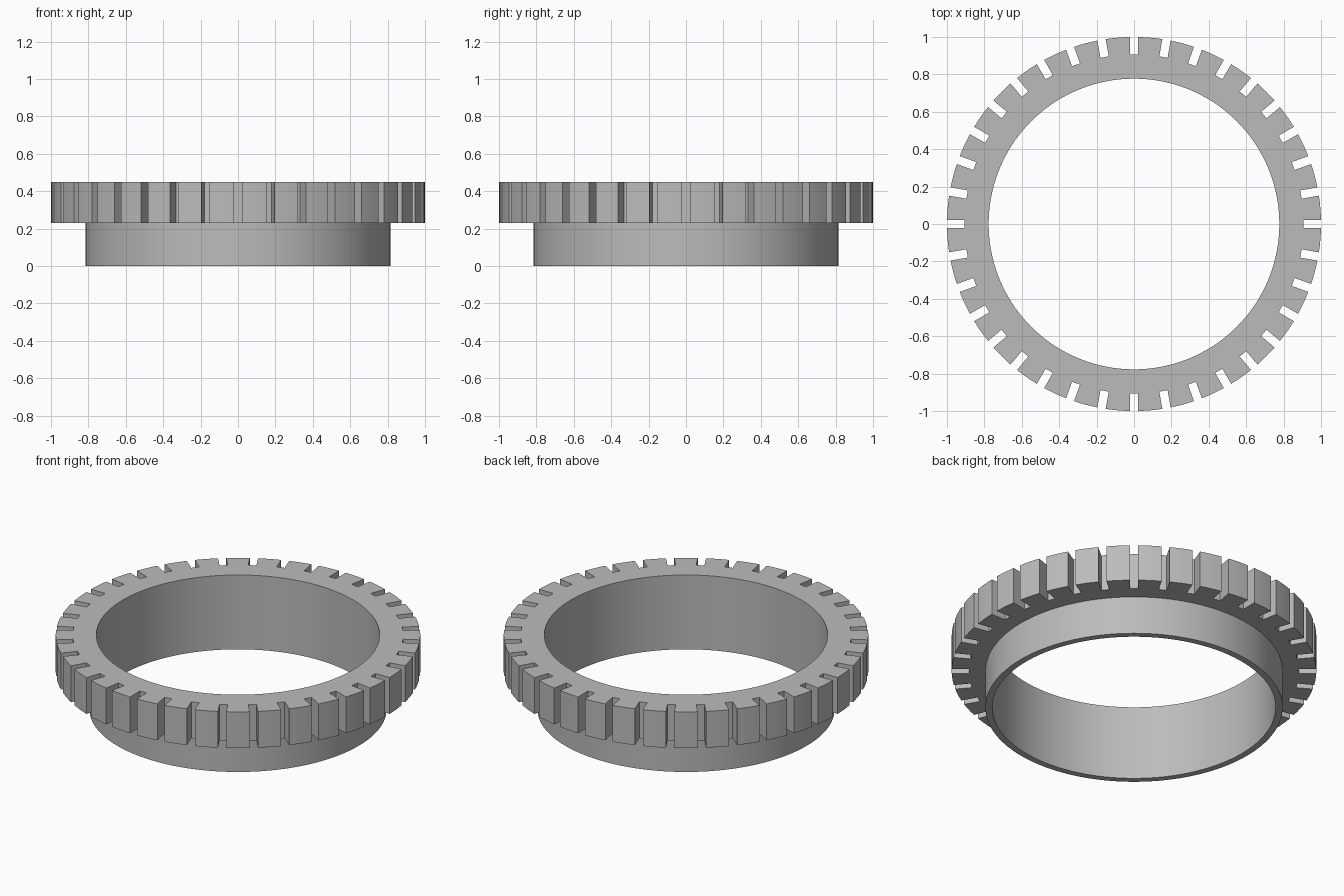
import bpy, bmesh
from math import radians, asin, sin, cos, sqrt

if "Cube" in bpy.data.objects:
    bpy.data.objects.remove(bpy.data.objects["Cube"], do_unlink=True)

SLOTS = 36
PITCH = 360 / SLOTS
BORE, SLEEVE, ROOT, TIP = 0.777, 0.815, 0.906, 1.0
STEP_Z, TOP_Z = 0.23, 0.45
HALF_SLOT = 0.0225

# One gap plus one tooth: (angle of the round walls, radius and angle of the rim)
corner_r = sqrt(ROOT ** 2 + HALF_SLOT ** 2)
corner_a = asin(HALF_SLOT / corner_r)
tip_a = asin(HALF_SLOT / TIP)
wall_a = radians(2)
pitch_a = radians(PITCH)
columns = [(0, ROOT, 0), (wall_a, corner_r, corner_a), (wall_a, TIP, tip_a)]
for a in (3.5, 5, 6.5):
    columns.append((radians(a), TIP, radians(a)))
columns += [(pitch_a - wall_a, TIP, pitch_a - tip_a),
            (pitch_a - wall_a, corner_r, pitch_a - corner_a)]


def polar(r, a, z):
    return (r * cos(a), r * sin(a), z)


# Sweep the flanged section around the axis, following the slotted rim
bm = bmesh.new()
rings = []
for i in range(SLOTS):
    turn = i * pitch_a
    for wall, rim_r, rim_a in columns:
        w, m = wall + turn, rim_a + turn
        section = [polar(BORE, w, 0), polar(SLEEVE, w, 0),
                   polar(SLEEVE, w, STEP_Z), polar(rim_r, m, STEP_Z),
                   polar(rim_r, m, TOP_Z), polar(BORE, w, TOP_Z)]
        rings.append([bm.verts.new(p) for p in section])

for i, here in enumerate(rings):
    after = rings[(i + 1) % len(rings)]
    for j in range(len(here)):
        k = (j + 1) % len(here)
        bm.faces.new((here[j], after[j], after[k], here[k]))

# Merge the doubled wall points beside each slot
bmesh.ops.remove_doubles(bm, verts=bm.verts, dist=0.0001)
bmesh.ops.recalc_face_normals(bm, faces=bm.faces)
mesh = bpy.data.meshes.new("slotted_ring")
bm.to_mesh(mesh)
bm.free()
ring = bpy.data.objects.new("slotted_ring", mesh)
bpy.context.collection.objects.link(ring)

# Plain grey
grey = bpy.data.materials.new("grey")
grey.use_nodes = True
colour = (0.5, 0.5, 0.5, 1)
grey.diffuse_color = colour
grey.node_tree.nodes["Principled BSDF"].inputs["Base Color"].default_value = colour
mesh.materials.append(grey)

# Smooth round walls, sharp edges
bpy.ops.object.select_all(action="DESELECT")
ring.select_set(True)
bpy.context.view_layer.objects.active = ring
bpy.ops.object.shade_smooth_by_angle(angle=radians(30))
